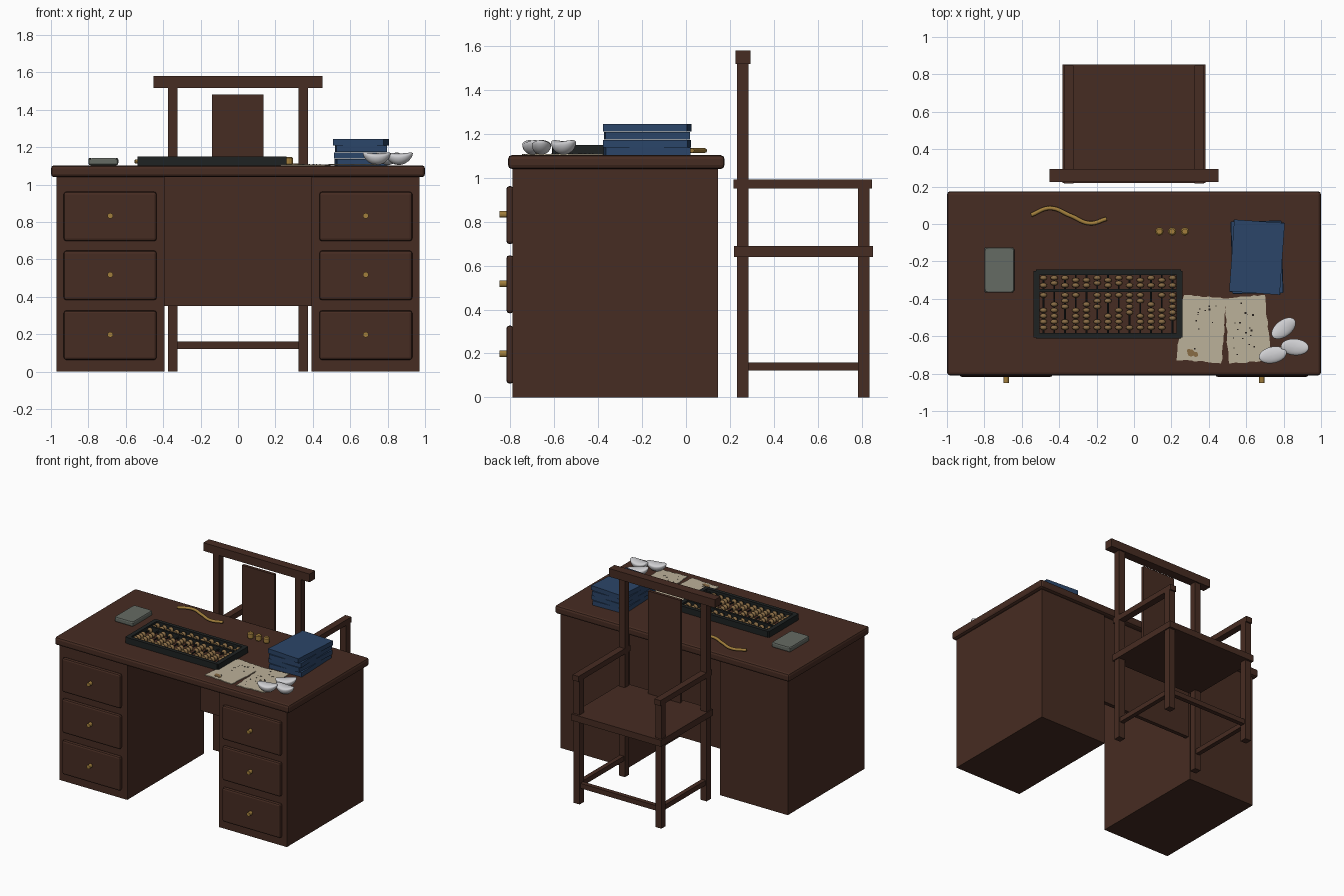
import bpy, bmesh, math, random
from mathutils import Matrix, Vector

random.seed(4)
cube = bpy.data.objects.get("Cube")
if cube:
    bpy.data.objects.remove(cube, do_unlink=True)


def material(name, r, g, b):
    m = bpy.data.materials.new(name)
    m.use_nodes = True
    m.diffuse_color = (r, g, b, 1)
    m.node_tree.nodes["Principled BSDF"].inputs["Base Color"].default_value = (r, g, b, 1)
    return m


WOOD = material("dark wood", .062, .025, .016)
BRASS = material("brass", .36, .21, .045)
EBONY = material("ebony", .013, .016, .016)
BEAD = material("bead wood", .25, .15, .06)
STONE = material("grey stone", .13, .145, .125)
BLUE = material("blue cover", .024, .06, .14)
PAPER = material("old paper", .5, .44, .32)
INK = material("black ink", .02, .015, .012)
SILVER = material("silver", .62, .62, .64)


def finish(name, bm, mat, smooth=False):
    bmesh.ops.recalc_face_normals(bm, faces=bm.faces)
    mesh = bpy.data.meshes.new(name)
    bm.to_mesh(mesh)
    bm.free()
    mesh.materials.append(mat)
    for p in mesh.polygons:
        p.use_smooth = smooth
    ob = bpy.data.objects.new(name, mesh)
    bpy.context.collection.objects.link(ob)
    return ob


def box(name, x, y, z, mat=WOOD, bevel=0, segments=1, turn=0):
    """Box from (low, high) ranges, optionally bevelled and turned about z."""
    bm = bmesh.new()
    bmesh.ops.create_cube(bm, size=1)
    size = Vector((x[1] - x[0], y[1] - y[0], z[1] - z[0]))
    bmesh.ops.scale(bm, vec=size, verts=bm.verts)
    ob = finish(name, bm, mat)
    ob.location = (sum(x) / 2, sum(y) / 2, sum(z) / 2)
    ob.rotation_euler.z = math.radians(turn)
    if bevel:
        mod = ob.modifiers.new("bevel", "BEVEL")
        mod.width, mod.segments = bevel, segments
    return ob


def rod(name, start, end, radius, mat, sides=12):
    a, b = Vector(start), Vector(end)
    bm = bmesh.new()
    bmesh.ops.create_cone(bm, cap_ends=True, segments=sides, radius1=radius,
                          radius2=radius, depth=(b - a).length)
    turn = (b - a).to_track_quat('Z', 'Y').to_matrix().to_4x4()
    bmesh.ops.transform(bm, matrix=Matrix.Translation((a + b) / 2) @ turn, verts=bm.verts)
    return finish(name, bm, mat)


# Desk: top, two drawer pedestals and the panel between them
TOP = 1.103
box("desk_top", (-1, 1), (-.81, .175), (1.04, TOP), bevel=.017, segments=2)
box("back_panel", (-.392, .392), (.10, .13), (.35, 1.04))
for side, s in (("left", 1), ("right", -1)):
    box(side + "_pedestal", sorted((s * .392, s * .97)), (-.79, .145), (0, 1.04))
    for i, z in enumerate((.195, .515, .83)):
        drawer = f"{side}_drawer_{i + 1}"
        box(drawer, sorted((s * .435, s * .932)), (-.818, -.785), (z - .132, z + .132),
            bevel=.014, segments=2)
        rod(drawer + "_knob", (s * .683, -.85, z + .003), (s * .683, -.81, z + .003), .015, BRASS)

# Armchair facing the desk
for side, s in (("left", 1), ("right", -1)):
    x = sorted((s * .323, s * .375))
    box(side + "_back_post", x, (.232, .284), (0, 1.52))
    box(side + "_front_post", x, (.783, .835), (0, .96))
    box(side + "_arm", x, (.216, .847), (.95, .992))
    box(side + "_stretcher", sorted((s * .332, s * .366)), (.28, .79), (.122, .16))
box("front_stretcher", (-.33, .33), (.792, .826), (.122, .16))
box("seat", (-.383, .383), (.218, .852), (.64, .69))
box("chair_splat", (-.14, .137), (.247, .27), (.69, 1.482))
box("crest_rail", (-.453, .453), (.225, .294), (1.517, 1.58))

# Abacus: frame, beam, rods, beads
Z = 1.127
for n, y in (("front", -.597), ("back", -.258)):
    box(f"abacus_{n}_rail", (-.525, .25), (y - .014, y + .014), (TOP, 1.15), EBONY)
for n, x in (("right", -.52), ("left", .243)):
    box(f"abacus_{n}_rail", (x - .016, x + .016), (-.608, -.25), (TOP, 1.15), EBONY)
box("abacus_beam", (-.51, .23), (-.363, -.347), (TOP + .004, 1.147), EBONY)
beads = bmesh.new()
for i in range(13):
    x = -.484 + i * .0575
    rod(f"abacus_rod_{i + 1}", (x, -.59, Z), (x, -.26, Z), .006, EBONY, 6)
    raised, lowered = random.randint(0, 5), random.randint(0, 2)
    rows = [-.380 - k * .031 - (0 if k < raised else .05) for k in range(5)]
    rows += [-.288 - k * .028 - (.012 if k >= lowered else 0) for k in range(2)]
    for y in rows:
        bmesh.ops.create_uvsphere(
            beads, u_segments=10, v_segments=6, radius=1,
            matrix=Matrix.Translation((x, y, Z)) @ Matrix.Rotation(math.pi / 2, 4, 'X')
            @ Matrix.Diagonal((.021, .021, .0135, 1)))
finish("abacus_beads", beads, BEAD, True)

# Ink stone with a shallow recessed top
stone = box("ink_stone", (-.80, -.64), (-.367, -.125), (TOP, 1.146), STONE, .012, 2)
bm = bmesh.new()
bm.from_mesh(stone.data)
top = [f for f in bm.faces if f.normal.z > .9]
bmesh.ops.inset_region(bm, faces=top, thickness=.016, depth=0)
bmesh.ops.translate(bm, vec=(0, 0, -.005), verts=top[0].verts)
bm.to_mesh(stone.data)
bm.free()

# Stack of books, each turned a little
for i, turn in enumerate((2, -3, 1, -4)):
    z = TOP + i * .0355
    box(f"book_{i + 1}", (.522, .793), (-.37, .015), (z, z + .0345), BLUE, turn=turn)

# Two torn sheets with ragged edges


def sheet(name, corners, z):
    bm = bmesh.new()
    pts = []
    for a, b in zip(corners, corners[1:] + corners[:1]):
        a, b = Vector(a), Vector(b)
        for k in range(12):
            j = Vector((random.uniform(-1, 1), random.uniform(-1, 1))) * .004
            pts.append(a.lerp(b, k / 12) + j)
    face = bm.faces.new([bm.verts.new((p.x, p.y, z)) for p in pts])
    out = bmesh.ops.extrude_face_region(bm, geom=[face])
    bmesh.ops.translate(bm, vec=(0, 0, .005),
                        verts=[v for v in out["geom"] if isinstance(v, bmesh.types.BMVert)])
    return finish(name, bm, PAPER)


sheet("right_sheet", [(.265, -.378), (.493, -.398), (.468, -.745), (.228, -.727)], TOP)
sheet("left_sheet", [(.487, -.398), (.697, -.378), (.735, -.73), (.505, -.745)], TOP + .001)

# Ink flecks and a stain
marks = bmesh.new()
for i in range(34):
    x, y = random.uniform(.29, .66), random.uniform(-.70, -.42)
    if abs(x - .485) > .035:
        size = random.uniform(.005, .012)
        bmesh.ops.create_cube(marks, size=1, matrix=Matrix.Translation((x, y, TOP + .006))
                              @ Matrix.Diagonal((size, size * .8, .003, 1)))
finish("ink_flecks", marks, INK)
for i, (dx, dy, w) in enumerate(((0, 0, .02), (.025, -.008, .014), (-.012, .012, .011))):
    rod(f"stain_{i + 1}", (.305 + dx, -.69 + dy, TOP), (.305 + dx, -.69 + dy, TOP + .009 - i * .001),
        w, BEAD, 7)

# Boat-shaped ingots with raised ends
for i, (x, y, turn) in enumerate(((.80, -.558, 38), (.742, -.70, 12), (.86, -.658, -4))):
    bm = bmesh.new()
    bmesh.ops.create_uvsphere(bm, u_segments=24, v_segments=14, radius=1)
    for v in bm.verts:
        height = .018 if v.co.z > 0 else .044
        v.co = (v.co.x * .075, v.co.y * .044, v.co.z * height + .018 * v.co.x ** 2)
    ob = finish(f"ingot_{i + 1}", bm, SILVER, True)
    ob.location = (x, y, TOP + .046)
    ob.rotation_euler.z = math.radians(turn)

# Wavy cord
curve = bpy.data.curves.new("cord", "CURVE")
curve.dimensions = "3D"
curve.bevel_depth, curve.bevel_resolution, curve.use_fill_caps = .011, 2, True
path = [(-.55, .048), (-.45, .085), (-.34, .045), (-.235, .004), (-.147, .028)]
spline = curve.splines.new("BEZIER")
spline.bezier_points.add(len(path) - 1)
for p, (x, y) in zip(spline.bezier_points, path):
    p.co = (x, y, 1.124)
    p.handle_left_type = p.handle_right_type = "AUTO"
curve.materials.append(BRASS)
bpy.context.collection.objects.link(bpy.data.objects.new("cord", curve))

# Three small brass weights
for i in range(3):
    bm = bmesh.new()
    bmesh.ops.create_cone(bm, cap_ends=True, segments=12, radius1=.022, radius2=.022, depth=.046)
    ob = finish(f"weight_{i + 1}", bm, BRASS)
    ob.location = (.136 + i * .068, -.04, TOP + .023)
    ob.modifiers.new("bevel", "BEVEL").width = .007
